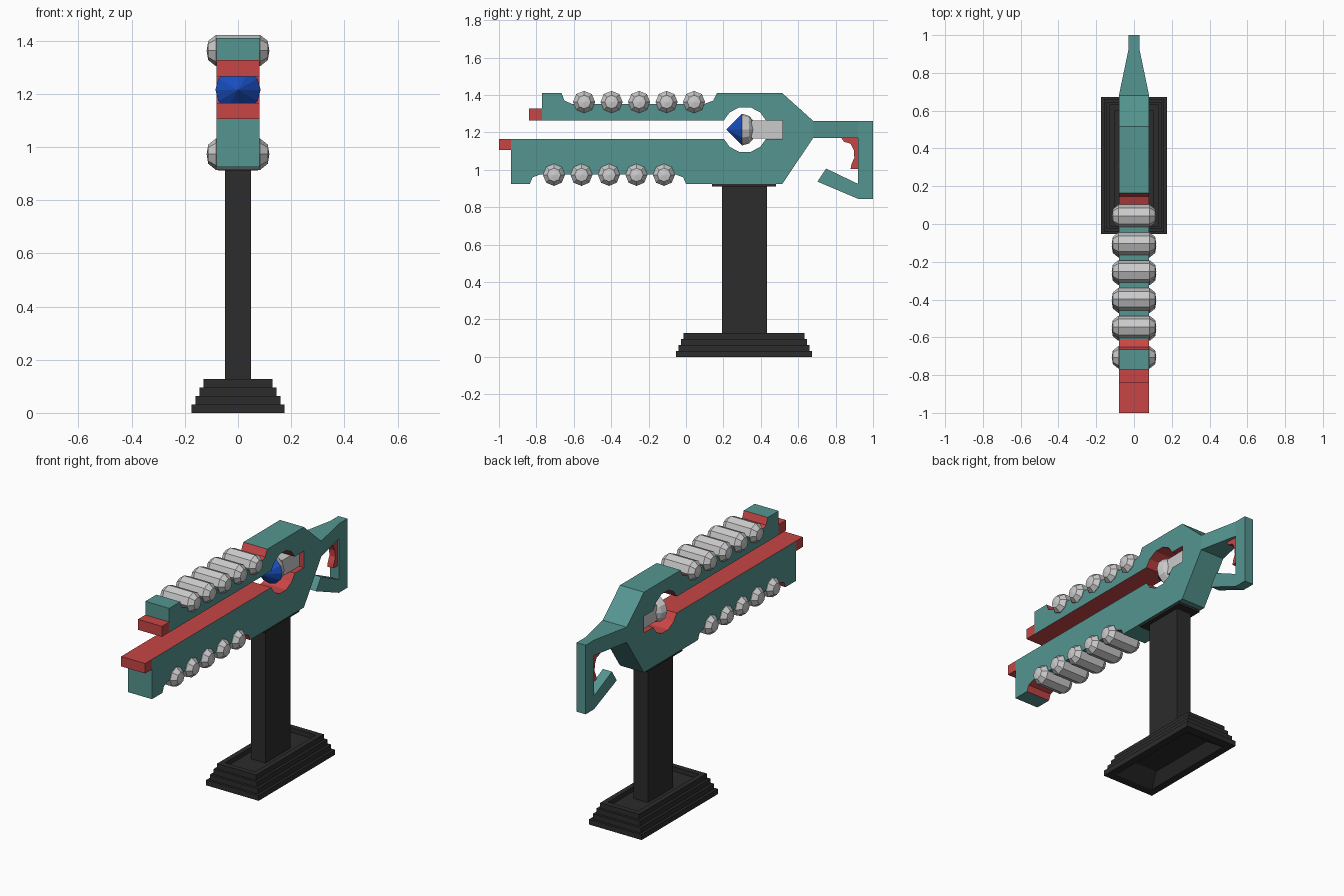
import bpy, bmesh
from math import sin, cos, pi, radians

if "Cube" in bpy.data.objects:
    bpy.data.objects.remove(bpy.data.objects["Cube"])


def material(name, rgb):
    m = bpy.data.materials.new(name)
    m.diffuse_color = (*rgb, 1)
    m.use_nodes = True
    m.node_tree.nodes["Principled BSDF"].inputs["Base Color"].default_value = m.diffuse_color
    return m


TEAL = material("teal", (0.09, 0.30, 0.28))
RED = material("red", (0.58, 0.06, 0.06))
BLUE = material("blue", (0.01, 0.08, 0.55))
BLACK = material("black", (0.025, 0.025, 0.025))


def finish(name, bm, *mats):
    bmesh.ops.recalc_face_normals(bm, faces=bm.faces)
    me = bpy.data.meshes.new(name)
    bm.to_mesh(me)
    bm.free()
    for m in mats:
        me.materials.append(m)
    ob = bpy.data.objects.new(name, me)
    bpy.context.collection.objects.link(ob)
    return ob


def prism(name, pts, half, *mats, red_edges=()):
    """Side profile (y, z) given thickness in x; half may be one value per point."""
    n = len(pts)
    w = half if isinstance(half, list) else [half] * n
    bm = bmesh.new()
    a = [bm.verts.new((-w[i], *p)) for i, p in enumerate(pts)]
    b = [bm.verts.new((w[i], *p)) for i, p in enumerate(pts)]
    bm.faces.new(a)
    bm.faces.new(b[::-1])
    for i in range(n):
        j = (i + 1) % n
        f = bm.faces.new((a[i], a[j], b[j], b[i]))
        f.material_index = int(i in red_edges)
    return finish(name, bm, *mats)


def box(name, half, y0, y1, z0, z1, *mats):
    return prism(name, [(y0, z0), (y1, z0), (y1, z1), (y0, z1)], half, *mats)


def bridge(bm, rings):
    for p, q in zip(rings, rings[1:]):
        for i in range(len(p)):
            j = (i + 1) % len(p)
            bm.faces.new((p[i], p[j], q[j], q[i]))


def lathe(name, profile, sides, place, *mats):
    """Spin (distance, radius) points round an axis; place maps to the world."""
    bm = bmesh.new()
    rings = [[bm.verts.new(place(d, r * cos(2 * pi * k / sides), r * sin(2 * pi * k / sides)))
              for k in range(sides)] for d, r in profile]
    bridge(bm, rings)
    bmesh.ops.remove_doubles(bm, verts=bm.verts, dist=1e-5)
    if profile[-1][1] > 0:
        bm.faces.new(rings[-1])
    return finish(name, bm, *mats)


# Main body: outer outline, then the open slot and the round chamber
CY, CZ, R = 0.315, 1.215, 0.123
arc = [24, 48, 75, 105, 132, 156]
outer = [(-0.77, 1.265), (-0.77, 1.41), (-0.665, 1.41), (-0.65, 1.37), (-0.61, 1.353),
         (0.10, 1.353), (0.145, 1.37), (0.165, 1.41), (0.515, 1.41), (0.68, 1.262),
         (0.68, 1.17), (0.515, 0.925), (0.0, 0.925), (-0.015, 0.96), (-0.055, 0.975),
         (-0.78, 0.975), (-0.82, 0.96), (-0.835, 0.925), (-0.935, 0.925), (-0.935, 1.165)]
lower = [(CY + R * cos(radians(a)), CZ - R * sin(radians(a))) for a in reversed(arc)]
upper = [(CY + R * cos(radians(a)), CZ + R * sin(radians(a))) for a in arc]
outline = outer + lower + [(0.515, 1.165), (0.515, 1.265)] + upper
recess_ends = {2, 3, 5, 6, 12, 13, 15, 16}
prism("body", outline, 0.08, TEAL, RED,
      red_edges=recess_ends | set(range(len(outer) - 1, len(outline))))

# Tapered stock neck and hooked butt
prism("stock_neck", [(0.68, 1.17), (0.92, 1.17), (0.92, 1.262), (0.68, 1.262)],
      [0.08, 0.03, 0.03, 0.08], TEAL)
prism("stock_hook", [(0.92, 1.262), (1.0, 1.262), (1.0, 0.845), (0.92, 0.845),
                     (0.703, 0.937), (0.749, 1.007), (0.92, 0.925)], 0.03, TEAL)
prism("trigger", [(0.83, 1.17), (0.845, 1.15), (0.88, 1.14), (0.897, 1.105), (0.9, 1.065),
                  (0.885, 1.03), (0.88, 1.005), (0.92, 1.005), (0.92, 1.17)], 0.02, RED)

# Rail tips sticking out at the front
box("upper_rail_tip", 0.08, -0.84, -0.77, 1.265, 1.328, RED)
box("lower_rail_tip", 0.08, -1.0, -0.935, 1.105, 1.165, RED)

# Rounded ribs across the top and bottom recesses
rib = [(-0.118, 0), (-0.112, 0.036), (-0.083, 0.059),
       (0.083, 0.059), (0.112, 0.036), (0.118, 0)]
for row, y0, z in (("upper", -0.545, 1.363), ("lower", -0.706, 0.973)):
    for i in range(5):
        y = y0 + 0.147 * i
        lathe(f"{row}_rib_{i + 1}", rib, 8, lambda d, u, v: (d, y + u, z + v))

# Pointed core with domed back on a square shaft
along_y = lambda d, u, v: (u, d, CZ + v)
lathe("core_point", [(0.215, 0), (0.3, 0.085)], 12, along_y, BLUE)
dome = [(0.3 + 0.075 * sin(t * pi / 6), 0.085 * cos(t * pi / 6)) for t in range(3)]
lathe("core_dome", dome + [(0.375, 0)], 12, along_y)
box("core_shaft", 0.05, 0.35, 0.515, 1.167, 1.263)

# Display stand: stepped plinth (hollow below, sunk on top), column, top plate
steps = [(0.085, 0.22, 0.06), (0.13, 0.31, 0)]
for k in range(4):
    hx, hy = 0.175 - 0.015 * k, 0.363 - 0.0135 * k
    steps += [(hx, hy, 0.032 * k), (hx, hy, 0.032 * (k + 1))]
steps += [(0.1, 0.29, 0.128), (0.1, 0.29, 0.1)]
bm = bmesh.new()
rings = [[bm.verts.new((sx * hx, 0.31 + sy * hy, z))
          for sx, sy in ((-1, -1), (1, -1), (1, 1), (-1, 1))] for hx, hy, z in steps]
bridge(bm, rings)
bm.faces.new(rings[0])
bm.faces.new(rings[-1])
finish("stand_base", bm, BLACK)
box("stand_column", 0.048, 0.193, 0.432, 0.1, 0.915, BLACK)
box("stand_plate", 0.075, 0.14, 0.48, 0.912, 0.926, BLACK)
